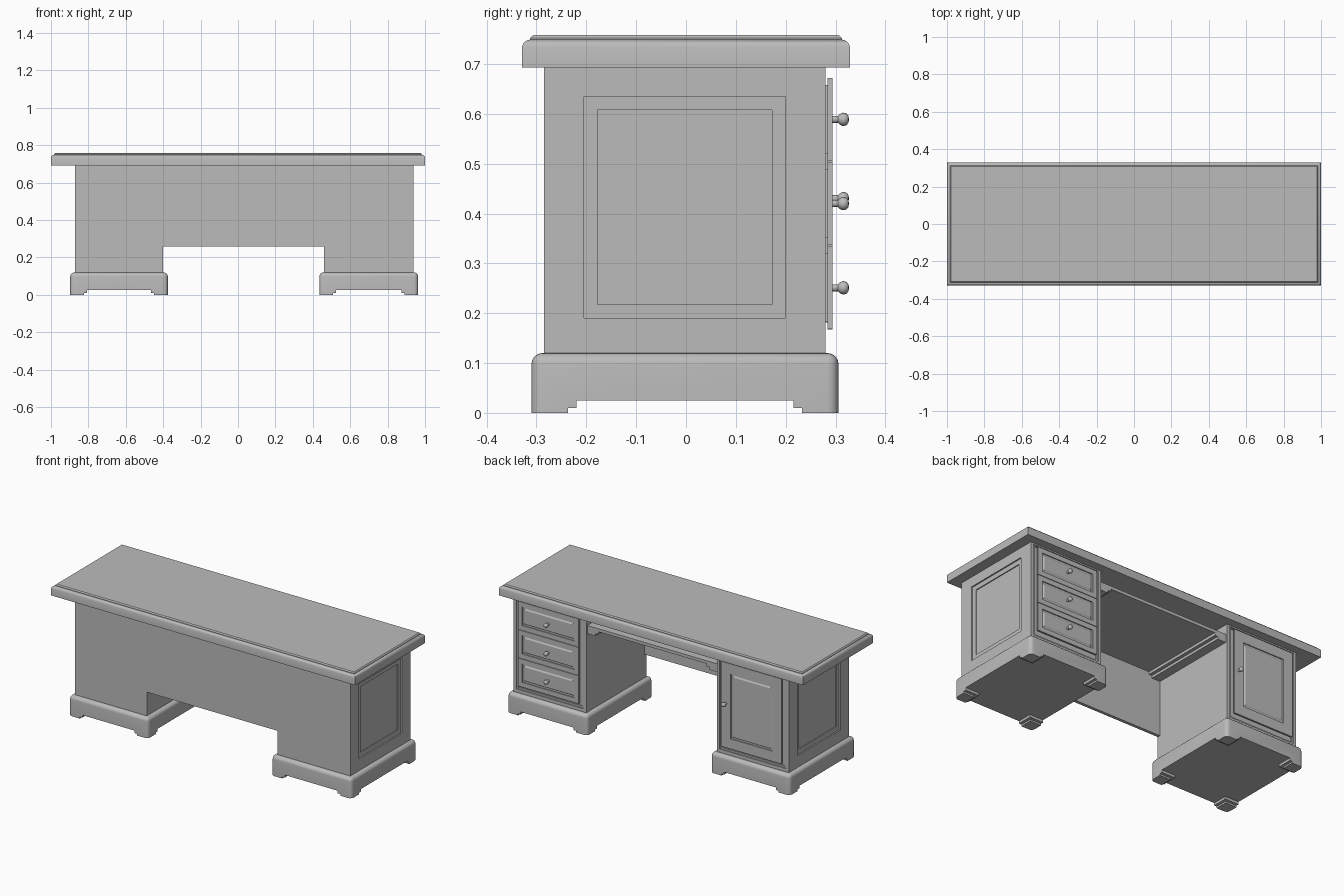
import bpy, bmesh, math
from mathutils import Vector, Matrix

cube = bpy.data.objects.get("Cube")
if cube:
    bpy.data.objects.remove(cube)

grey = bpy.data.materials.new("plain grey")
grey.use_nodes = True
grey.diffuse_color = (0.5, 0.5, 0.5, 1)
grey.node_tree.nodes["Principled BSDF"].inputs["Base Color"].default_value = (0.5, 0.5, 0.5, 1)


def finish(bm, name, smooth=False):
    bmesh.ops.recalc_face_normals(bm, faces=bm.faces)
    mesh = bpy.data.meshes.new(name)
    bm.to_mesh(mesh)
    bm.free()
    mesh.materials.append(grey)
    ob = bpy.data.objects.new(name, mesh)
    bpy.context.collection.objects.link(ob)
    bpy.ops.object.select_all(action='DESELECT')
    ob.select_set(True)
    bpy.context.view_layer.objects.active = ob
    if smooth:
        bpy.ops.object.shade_smooth_by_angle(angle=math.radians(40))
    return ob


def box_bm(x, y, z):
    bm = bmesh.new()
    bmesh.ops.create_cube(bm, size=1)
    for v in bm.verts:
        v.co = [r[0] if c < 0 else r[1] for c, r in zip(v.co, (x, y, z))]
    return bm


def box(name, x, y, z):
    return finish(box_bm(x, y, z), name)


def panel(bm, direction, rings):
    """Step the face pointing along direction through rings of (u range, z range, depth)."""
    d = Vector(direction)
    bm.normal_update()
    face = max(bm.faces, key=lambda f: f.normal.dot(d) * f.calc_area())
    u = 1 if d.x else 0
    plane = face.calc_center_median().dot(d)
    for ur, zr, depth in rings:
        bmesh.ops.inset_individual(bm, faces=[face], thickness=0.002)
        mid = face.calc_center_median()
        for v in face.verts:
            co = d * (plane - depth)
            co[u] = ur[0] if v.co[u] < mid[u] else ur[1]
            co.z = zr[0] if v.co.z < mid.z else zr[1]
            v.co = co


def shrink(r, a):
    return (r[0] + a, r[1] - a)


def moulding(x, z, inset, lip=0.006):
    """Recessed border around a slightly raised field."""
    return [(shrink(x, inset), shrink(z, inset), 0),
            (shrink(x, inset), shrink(z, inset), lip),
            (shrink(x, inset + 0.008), shrink(z, inset + 0.008), lip),
            (shrink(x, inset + 0.016), shrink(z, inset + 0.016), 0.001)]


def knob(name, x, z):
    """Turned knob pointing to the back."""
    profile = [(0.007, 0.290), (0.007, 0.305), (0.011, 0.309), (0.0135, 0.315),
               (0.012, 0.322), (0.007, 0.326), (0, 0.327)]
    bm = bmesh.new()
    vs = [bm.verts.new((x + r, y, z)) for r, y in profile]
    es = [bm.edges.new(p) for p in zip(vs, vs[1:])]
    bmesh.ops.spin(bm, geom=vs + es, cent=(x, 0, z), axis=(0, 1, 0),
                   angle=math.tau, steps=16, use_duplicate=False)
    bmesh.ops.remove_doubles(bm, verts=bm.verts, dist=0.0002)
    finish(bm, name, True)


def plinth(name, x, y):
    """Rounded base cut away underneath to leave four stepped feet."""
    bm = box_bm(x, y, (0, 0.12))
    edges = [e for e in bm.edges if max(v.co.z for v in e.verts) > 0.1]
    bmesh.ops.bevel(bm, geom=edges, offset=0.022, segments=5, profile=0.5, affect='EDGES')
    ob = finish(bm, name, True)
    wide = (-2, 2)
    for foot, height in ((0.073, 0.01), (0.09, 0.025)):
        for cx, cy in ((shrink(x, foot), wide), (wide, shrink(y, foot))):
            cutter = box("cutter", cx, cy, (-0.1, height))
            cutter.hide_render = True
            mod = ob.modifiers.new("cut", 'BOOLEAN')
            mod.operation = 'DIFFERENCE'
            mod.solver = 'EXACT'
            mod.object = cutter
            bpy.context.view_layer.objects.active = ob
            bpy.ops.object.modifier_apply(modifier=mod.name)
            bpy.data.objects.remove(cutter)


def pedestal(side, x, outward):
    bm = box_bm(x, (-0.285, 0.28), (0.11, 0.695))
    # Sunk panel on the outer side
    outer_y, outer_z = (-0.205, 0.2), (0.19, 0.635)
    inner_y, inner_z = shrink(outer_y, 0.027), shrink(outer_z, 0.027)
    panel(bm, (outward, 0, 0), [(outer_y, outer_z, 0), (outer_y, outer_z, 0.008),
                                (inner_y, inner_z, 0.008), (inner_y, inner_z, 0.014)])
    # Stepped opening at the back
    rx, rz = shrink(x, 0.018), (0.14, 0.685)
    sx, sz = shrink(x, 0.028), (0.15, 0.68)
    panel(bm, (0, 1, 0), [(rx, rz, 0), (rx, rz, 0.006), (sx, sz, 0.006), (sx, sz, 0.012)])
    finish(bm, side + "_pedestal")
    plinth(side + "_plinth", (x[0] - 0.025, x[1] + 0.025), (-0.31, 0.306))


# Desk top with a moulded edge
bm = bmesh.new()
rings = []
for inset, z in ((0, 0.693), (0, 0.735), (0.003, 0.742), (0.009, 0.747), (0.016, 0.749),
                 (0.016, 0.752), (0.022, 0.758)):
    hx, hy = 1 - inset, 0.329 - inset
    rings.append([bm.verts.new((sx * hx, sy * hy, z))
                  for sx, sy in ((-1, -1), (1, -1), (1, 1), (-1, 1))])
for a, b in zip(rings, rings[1:]):
    for i in range(4):
        j = (i + 1) % 4
        bm.faces.new((a[i], a[j], b[j], b[i]))
bm.faces.new(rings[0])
bm.faces.new(rings[-1])
finish(bm, "desk_top", True)

# Pedestals and front panel
left_x, right_x = (0.46, 0.938), (-0.872, -0.4)
pedestal("left", left_x, 1)
pedestal("right", right_x, -1)
box("front_panel", (-0.41, 0.47), (-0.283, -0.265), (0.26, 0.695))

# Drawers
drawer_x = (0.5, 0.9)
for i, name in enumerate(("lower", "middle", "upper")):
    z = (0.168 + 0.169 * i, 0.334 + 0.169 * i)
    box(name + "_drawer_back", shrink(drawer_x, 0.015), (0.262, 0.285), shrink(z, 0.014))
    bm = box_bm(drawer_x, (0.284, 0.294), z)
    panel(bm, (0, 1, 0), moulding(drawer_x, z, 0.028))
    finish(bm, name + "_drawer")
    knob(name + "_drawer_knob", 0.7, sum(z) / 2)

# Door
door_x, door_z = (-0.834, -0.44), (0.167, 0.672)
box("door_back", shrink(door_x, 0.015), (0.262, 0.285), shrink(door_z, 0.014))
bm = box_bm(door_x, (0.284, 0.294), door_z)
panel(bm, (0, 1, 0), moulding(door_x, door_z, 0.06))
finish(bm, "door")
knob("door_knob", -0.468, 0.43)

# Tray under the top, on stepped runners
box("tray", (-0.4, 0.46), (-0.27, 0.27), (0.618, 0.636))
for side, x, s in (("left", 0.46, -1), ("right", -0.4, 1)):
    for part, width, z in (("upper", 0.075, (0.602, 0.62)), ("lower", 0.055, (0.587, 0.604))):
        box(f"{side}_{part}_runner", sorted((x, x + s * width)), (-0.27, 0.27), z)
